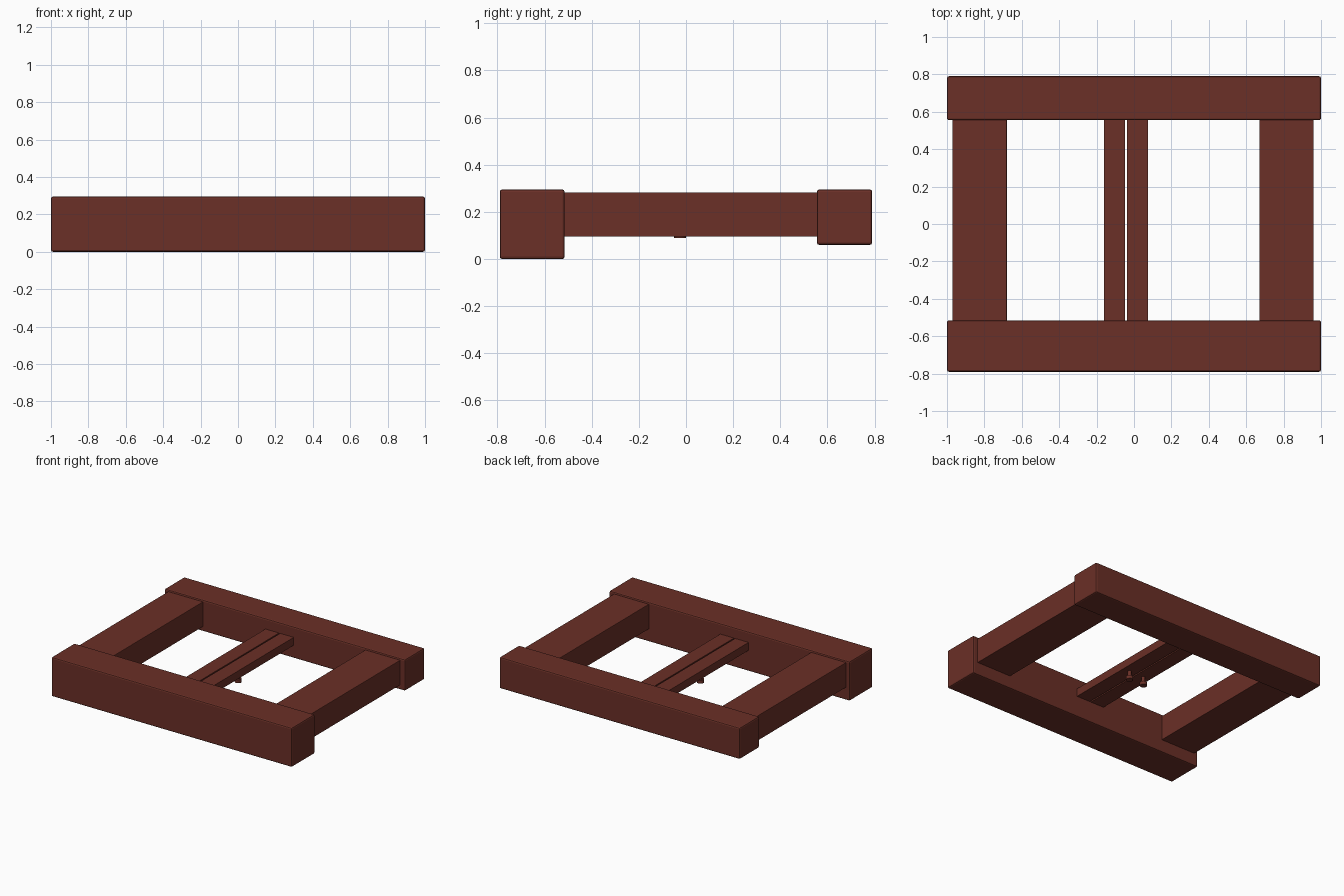
import bpy

if "Cube" in bpy.data.objects:
    bpy.data.objects.remove(bpy.data.objects["Cube"])

wood = bpy.data.materials.new("dark red brown wood")
wood.diffuse_color = (0.145, 0.029, 0.02, 1)
wood.use_nodes = True
wood.node_tree.nodes["Principled BSDF"].inputs["Base Color"].default_value = wood.diffuse_color


def box(name, lo, hi, bevel=0.0):
    """Box between two corners, with optionally eased edges."""
    bpy.ops.mesh.primitive_cube_add(size=1, location=[(a + b) / 2 for a, b in zip(lo, hi)])
    ob = bpy.context.object
    ob.name = name
    ob.scale = [b - a for a, b in zip(lo, hi)]
    bpy.ops.object.transform_apply(location=False, rotation=False, scale=True)
    ob.data.materials.append(wood)
    if bevel:
        mod = ob.modifiers.new("eased edges", 'BEVEL')
        mod.width = bevel
        mod.segments = 2
    return ob


def disc(name, x, y, z0, z1, r):
    """Upright cylinder from z0 to z1."""
    bpy.ops.mesh.primitive_cylinder_add(vertices=16, radius=r, depth=z1 - z0,
                                        location=(x, y, (z0 + z1) / 2))
    ob = bpy.context.object
    ob.name = name
    ob.data.materials.append(wood)
    bpy.ops.object.shade_smooth_by_angle()


# Long front and back beams
box("front_beam", (-1, -0.79, 0), (1, -0.515, 0.295), 0.01)
box("back_beam", (-1, 0.555, 0.06), (1, 0.79, 0.295), 0.01)

# Wide side rails butting between the beams
for side, x0, x1 in (("left", -0.97, -0.68), ("right", 0.67, 0.96)):
    box(side + "_rail", (x0, -0.52, 0.095), (x1, 0.56, 0.282), 0.003)

# Pair of thin middle slats, each with a small knob underneath
for side, x0, x1 in (("left", -0.16, -0.048), ("right", -0.038, 0.075)):
    box(side + "_slat", (x0, -0.52, 0.157), (x1, 0.56, 0.217))
    xc = (x0 + x1) / 2
    disc(side + "_knob_stem", xc, -0.025, 0.11, 0.16, 0.013)
    disc(side + "_knob_cap", xc, -0.025, 0.09, 0.115, 0.025)
